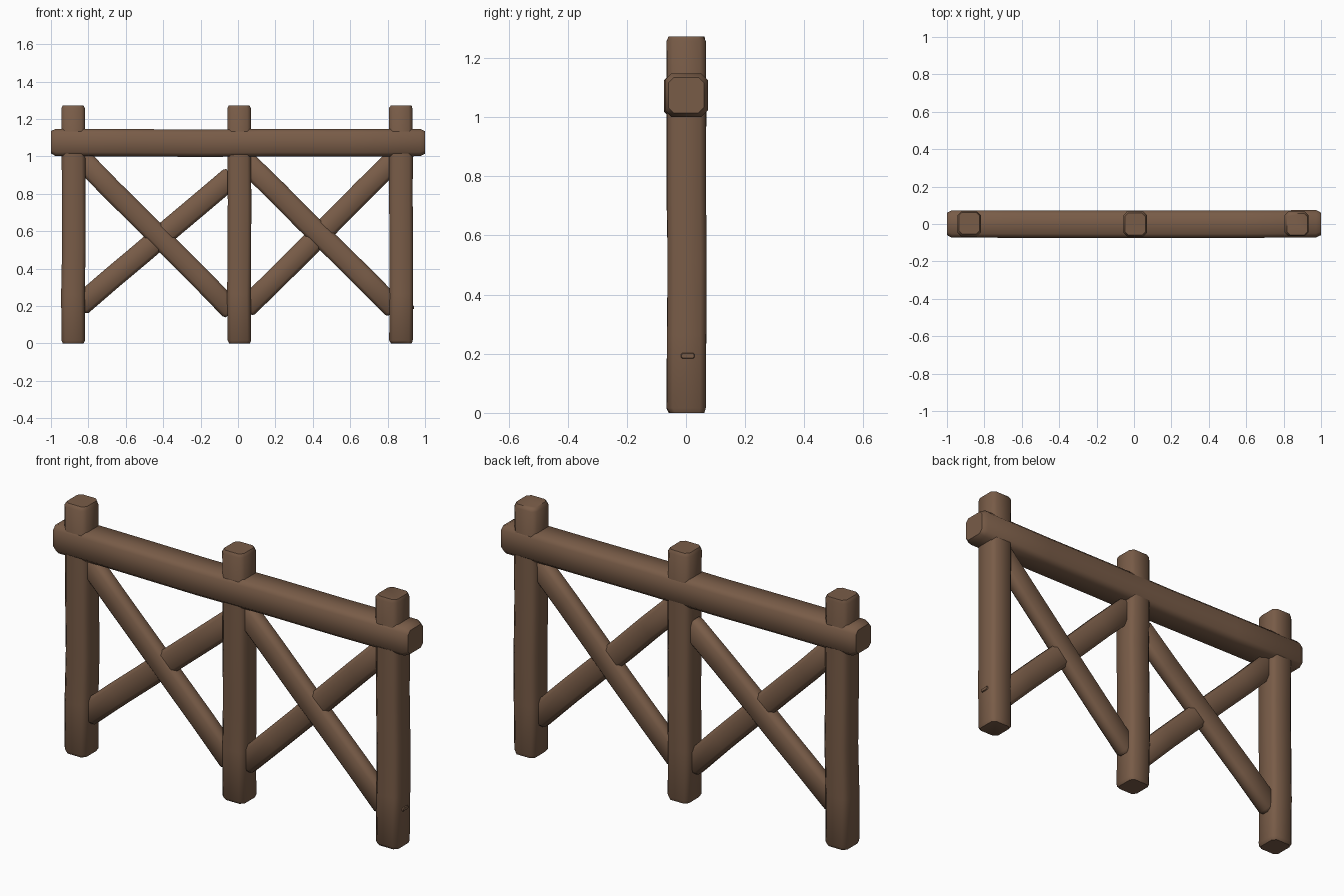
import bpy, bmesh, math, random
from mathutils import Vector

if "Cube" in bpy.data.objects:
    bpy.data.objects.remove(bpy.data.objects["Cube"])

random.seed(4)
wood = bpy.data.materials.new("brown wood")
wood.diffuse_color = (0.19, 0.107, 0.064, 1)
wood.use_nodes = True
wood.node_tree.nodes["Principled BSDF"].inputs["Base Color"].default_value = wood.diffuse_color


def beam(name, start, end, width, depth, chamfer=0.02, inset=0.008, cuts=5, wobble=0.003):
    """Hewn timber: chamfered rectangle swept from start to end; depth runs along y."""
    a, b = Vector(start), Vector(end)
    axis = (b - a).normalized()
    v = Vector((0, 1, 0))
    u = v.cross(axis)
    w, d, c = width / 2, depth / 2, chamfer
    section = [(w, d - c), (w - c, d), (c - w, d), (-w, d - c),
               (-w, c - d), (c - w, -d), (w - c, -d), (w, c - d)]
    length = (b - a).length
    e = inset * 2
    # stations along the beam, with slightly worn ends
    stations = [(0, inset)] + [(e + (length - 2 * e) * i / cuts, 0) for i in range(cuts + 1)] + [(length, inset)]
    bm = bmesh.new()
    rings = []
    for t, shrink in stations:
        sx, sy = 1 - shrink / w, 1 - shrink / d
        du, dv = (random.uniform(-wobble, wobble) for _ in range(2))
        rings.append([bm.verts.new(a + axis * t + u * (p * sx + du) + v * (q * sy + dv))
                      for p, q in section])
    for r, s in zip(rings, rings[1:]):
        for i in range(8):
            j = (i + 1) % 8
            bm.faces.new((r[i], r[j], s[j], s[i]))
    bm.faces.new(rings[0])
    bm.faces.new(rings[-1])
    bmesh.ops.recalc_face_normals(bm, faces=bm.faces)
    mesh = bpy.data.meshes.new(name)
    bm.to_mesh(mesh)
    bm.free()
    mesh.materials.append(wood)
    ob = bpy.data.objects.new(name, mesh)
    bpy.context.collection.objects.link(ob)
    bpy.ops.object.select_all(action='DESELECT')
    ob.select_set(True)
    bpy.context.view_layer.objects.active = ob
    bpy.ops.object.shade_smooth_by_angle(angle=math.radians(50))
    return ob


# upright posts
for side, x in (("left", -0.88), ("middle", 0.006), ("right", 0.871)):
    beam(side + "_post", (x, 0.002, 0), (x, 0.002, 1.273), 0.126, 0.132)

# top rail
beam("top_rail", (-1, 0, 1.073), (1, 0, 1.073), 0.146, 0.146, chamfer=0.022, inset=0.013)

# crossed braces, falling ones slightly in front of rising ones
for side, (x0, z0), (x1, z1), y, width in (
        ("left_falling", (-0.85, 0.998), (-0.03, 0.175), -0.006, 0.114),
        ("left_rising", (-0.85, 0.20), (-0.03, 0.893), 0.003, 0.119),
        ("right_falling", (0.04, 0.975), (0.84, 0.183), -0.006, 0.118),
        ("right_rising", (0.04, 0.185), (0.84, 0.985), 0.003, 0.116)):
    beam(side + "_brace", (x0, y, z0), (x1, y, z1), width, 0.075, chamfer=0.018, wobble=0.002)

# small peg on the outer side of the right post
beam("peg", (0.92, 0.006, 0.193), (0.941, 0.006, 0.193), 0.018, 0.045, chamfer=0.004, inset=0.002, cuts=1, wobble=0)
